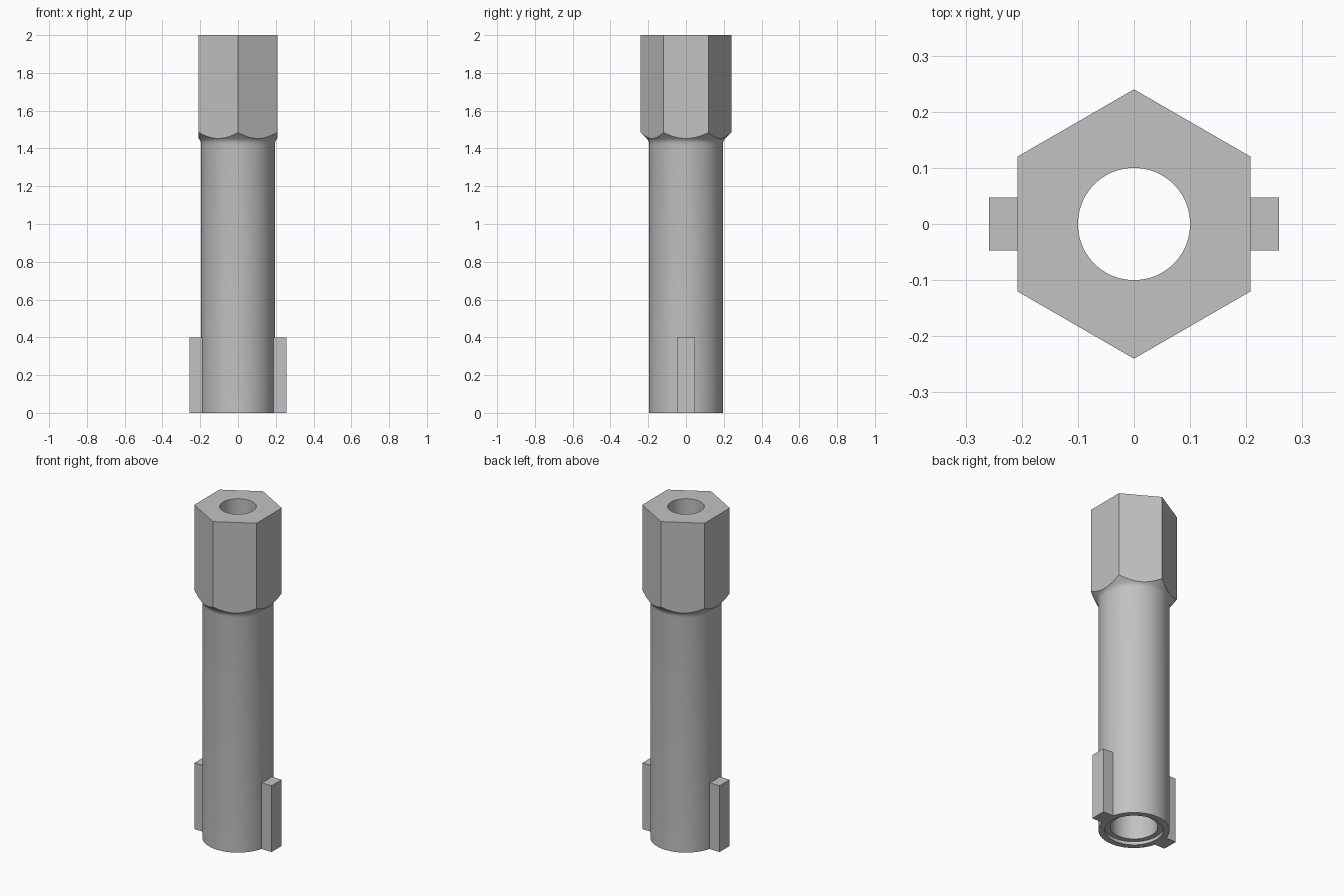
import bpy
import bmesh
import math
from mathutils import Matrix, Vector

cube = bpy.data.objects.get("Cube")
if cube:
    bpy.data.objects.remove(cube, do_unlink=True)

# One plain metal colour
COLOUR = (0.54, 0.54, 0.54, 1.0)
metal = bpy.data.materials.new("grey_metal")
metal.use_nodes = True
metal.diffuse_color = COLOUR
metal.node_tree.nodes["Principled BSDF"].inputs["Base Color"].default_value = COLOUR

HEX_RADIUS = 0.24
BODY_RADIUS = 0.195
BORE_RADIUS = 0.1
SOCKET_RADIUS = 0.13
SEGMENTS = 96


def add_object(name, bm):
    bmesh.ops.recalc_face_normals(bm, faces=bm.faces)
    mesh = bpy.data.meshes.new(name)
    bm.to_mesh(mesh)
    bm.free()
    mesh.materials.append(metal)
    obj = bpy.data.objects.new(name, mesh)
    bpy.context.collection.objects.link(obj)
    return obj


def revolve(name, profile):
    """Spin a closed (radius, height) profile around the z axis."""
    bm = bmesh.new()
    rings = []
    for i in range(SEGMENTS):
        a = math.tau * i / SEGMENTS
        rings.append([bm.verts.new((r * math.cos(a), r * math.sin(a), z))
                      for r, z in profile])
    n = len(profile)
    for i, ring in enumerate(rings):
        nxt = rings[(i + 1) % SEGMENTS]
        for j in range(n):
            k = (j + 1) % n
            bm.faces.new((ring[j], nxt[j], nxt[k], ring[k]))
    return add_object(name, bm)


def box(name, low, high):
    low, high = Vector(low), Vector(high)
    bm = bmesh.new()
    bmesh.ops.create_cube(bm, size=1)
    bmesh.ops.scale(bm, vec=high - low, verts=bm.verts)
    bmesh.ops.translate(bm, vec=(low + high) / 2, verts=bm.verts)
    return add_object(name, bm)


# Hollow shaft and head: neck fillet, conical chamfer, bore, stepped socket
sleeve = revolve("hex_head_sleeve", [
    (BORE_RADIUS, 2.0), (0.3, 2.0), (0.3, 1.545),
    (0.206, 1.451), (0.2, 1.442), (0.197, 1.434), (BODY_RADIUS, 1.42),
    (BODY_RADIUS, 0), (0.16, 0), (0.16, 0.02), (SOCKET_RADIUS, 0.02),
    (SOCKET_RADIUS, 1.45), (BORE_RADIUS, 1.45),
])

# Hexagonal prism that trims the flared head, with corners facing front and back
bm = bmesh.new()
bmesh.ops.create_cone(bm, cap_ends=True, segments=6, radius1=HEX_RADIUS,
                      radius2=HEX_RADIUS, depth=3)
# Align the first corner with y whatever the primitive's starting angle is
corner = bm.verts[:][0].co
turn = math.pi / 2 - math.atan2(corner.y, corner.x)
bmesh.ops.rotate(bm, cent=(0, 0, 0), matrix=Matrix.Rotation(turn, 3, "Z"), verts=bm.verts)
bmesh.ops.translate(bm, vec=(0, 0, 1), verts=bm.verts)
trimmer = add_object("hex_trimmer", bm)
trimmer.hide_render = True

trim = sleeve.modifiers.new("hex_trim", "BOOLEAN")
trim.operation = "INTERSECT"
trim.solver = "EXACT"
trim.object = trimmer
bpy.ops.object.select_all(action="DESELECT")
sleeve.select_set(True)
bpy.context.view_layer.objects.active = sleeve
bpy.ops.object.modifier_apply(modifier=trim.name)
bpy.data.objects.remove(trimmer, do_unlink=True)
bpy.ops.object.shade_smooth_by_angle(angle=math.radians(30))

# Locking keys on both sides of the foot
for side, name in ((1, "left_key"), (-1, "right_key")):
    xs = sorted((side * 0.186, side * 0.258))
    box(name, (xs[0], -0.0475, 0), (xs[1], 0.0475, 0.4))
